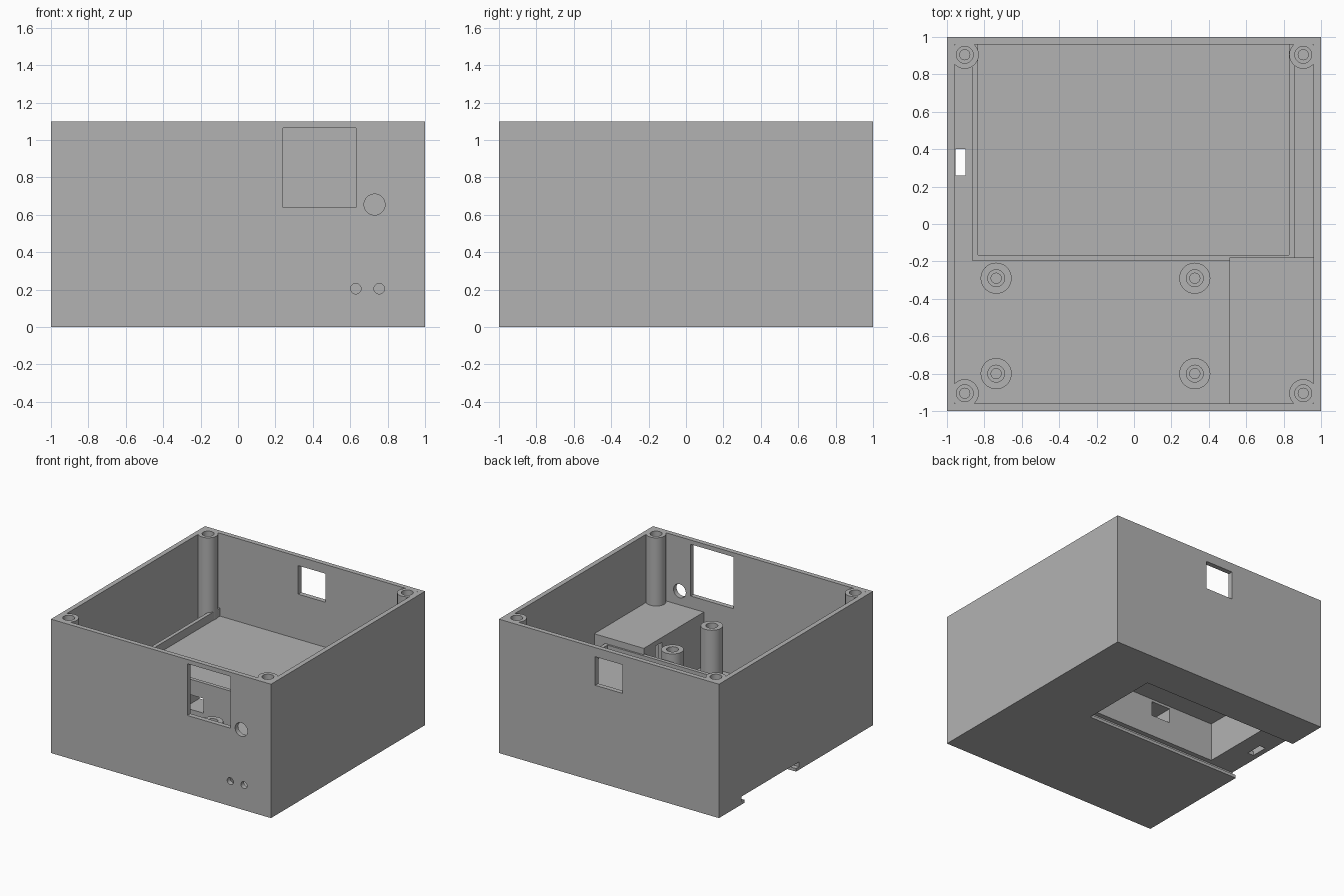
import bpy
import bmesh
import math

cube = bpy.data.objects.get("Cube")
if cube:
    bpy.data.objects.remove(cube, do_unlink=True)

grey = bpy.data.materials.new("plain_grey")
grey.use_nodes = True
grey.diffuse_color = (0.45, 0.45, 0.45, 1)
grey.node_tree.nodes["Principled BSDF"].inputs["Base Color"].default_value = (0.45, 0.45, 0.45, 1)


def finish(name, bm):
    bmesh.ops.recalc_face_normals(bm, faces=bm.faces)
    mesh = bpy.data.meshes.new(name)
    bm.to_mesh(mesh)
    bm.free()
    mesh.materials.append(grey)
    obj = bpy.data.objects.new(name, mesh)
    bpy.context.collection.objects.link(obj)
    return obj


def box(name, xs, ys, zs):
    """Box from its ranges on the three axes."""
    bm = bmesh.new()
    bmesh.ops.create_cube(bm, size=1)
    for v in bm.verts:
        for i, (low, high) in enumerate((xs, ys, zs)):
            v.co[i] = low if v.co[i] < 0 else high
    return finish(name, bm)


def drill(axis, a, b, radius, start, end):
    """Round cutter along the x or y axis; a is the other level axis, b is height."""
    bm = bmesh.new()
    bmesh.ops.create_cone(bm, cap_ends=True, segments=32, radius1=radius,
                          radius2=radius, depth=end - start)
    mid = (start + end) / 2
    for v in bm.verts:
        u, w, t = v.co
        v.co = (mid + t, a + u, b + w) if axis == "x" else (a + u, mid + t, b + w)
    return finish("drill_cutter", bm)


def cut(obj, cutters):
    for cutter in cutters:
        cutter.hide_render = True
        mod = obj.modifiers.new("cut", "BOOLEAN")
        mod.operation = "DIFFERENCE"
        mod.solver = "EXACT"
        mod.object = cutter
        bpy.context.view_layer.objects.active = obj
        bpy.ops.object.modifier_apply(modifier=mod.name)
        bpy.data.objects.remove(cutter, do_unlink=True)


def screw_post(name, x, y, radius, bottom, top):
    """Turned post with a stepped blind screw hole."""
    profile = [(0, bottom), (radius, bottom), (radius, top), (0.045, top),
               (0.045, top - 0.06), (0.027, top - 0.06), (0.027, top - 0.3), (0, top - 0.3)]
    bm = bmesh.new()
    verts = [bm.verts.new((r, 0, z)) for r, z in profile]
    edges = [bm.edges.new(pair) for pair in zip(verts, verts[1:])]
    bmesh.ops.spin(bm, geom=verts + edges, cent=(0, 0, 0), axis=(0, 0, 1),
                   angle=math.tau, steps=40)
    bmesh.ops.remove_doubles(bm, verts=bm.verts, dist=0.0001)
    bmesh.ops.translate(bm, verts=bm.verts, vec=(x, y, 0))
    return finish(name, bm)


WALL, FLOOR, TOP = 0.96, 0.1, 1.1


def pocket():
    return box("pocket_cutter", (-0.76, 0.43), (0.0, 0.67), (-0.1, 0.38))


# Case shell with openings
shell = box("case_shell", (-1, 1), (-1, 1), (0, TOP))
cut(shell, [box("cavity_cutter", (-WALL, WALL), (-WALL, WALL), (FLOOR, 1.3)),
            box("display_cutter", (0.24, 0.63), (-1.1, -0.9), (0.64, 1.065)),
            box("back_window_cutter", (-0.125, 0.125), (0.9, 1.1), (0.79, 1.025)),
            box("cable_slot_cutter", (-0.955, -0.9), (0.26, 0.4), (-0.1, 0.2))])
cut(shell, [drill("y", 0.73, z, 0.056, -1.1, -0.9) for z in (0.655, 0.83, 1.0)])
cut(shell, [drill("y", x, 0.205, 0.028, -1.1, -0.9) for x in (0.63, 0.755)])
cut(shell, [drill("x", y, z, 0.028, 0.9, 1.1)
            for y in (-0.605, -0.49, -0.38) for z in (0.185, 0.29)])

# Sliding lid channel and battery pocket in the underside
cut(shell, [box("lid_mouth_cutter", (-1.1, 0.43), (0.0, 0.67), (-0.1, 0.04)),
            box("lid_rail_cutter", (-1.1, 0.43), (-0.04, 0.71), (0.025, 0.065)),
            pocket()])

# Battery housing with a rimmed tray on top
housing = box("battery_housing", (-0.865, 0.86), (-0.195, 0.98), (0.08, 0.487))
cut(housing, [box("tray_cutter", (-0.835, 0.83), (-0.165, 0.96), (0.42, 0.6)),
              pocket(),
              box("wire_hole_cutter", (-0.35, -0.175), (-0.3, 0.1), (0.24, 0.36))])

# Closed side compartment
compartment = box("side_compartment", (0.51, 0.98), (-0.98, -0.18), (0.08, 0.54))
cut(compartment, [box("compartment_cutter", (0.55, 1.1), (-1.1, -0.22), (FLOOR, 0.5)),
                  box("wire_slot_cutter", (0.4, 0.6), (-0.42, -0.33), (0.25, 0.5))])

# Corner posts and board standoffs
posts = []
for x in (-0.905, 0.905):
    for y in (-0.905, 0.905):
        posts.append(screw_post("corner_post", x, y, 0.075, 0.08, TOP))
for x in (-0.737, 0.325):
    for y in (-0.8, -0.29):
        posts.append(screw_post("board_standoff", x, y, 0.083, 0.08, 0.54))

# Clean shading
bpy.ops.object.select_all(action="DESELECT")
for obj in [shell, housing, compartment] + posts:
    obj.select_set(True)
bpy.context.view_layer.objects.active = shell
bpy.ops.object.shade_smooth_by_angle(angle=math.radians(30))
